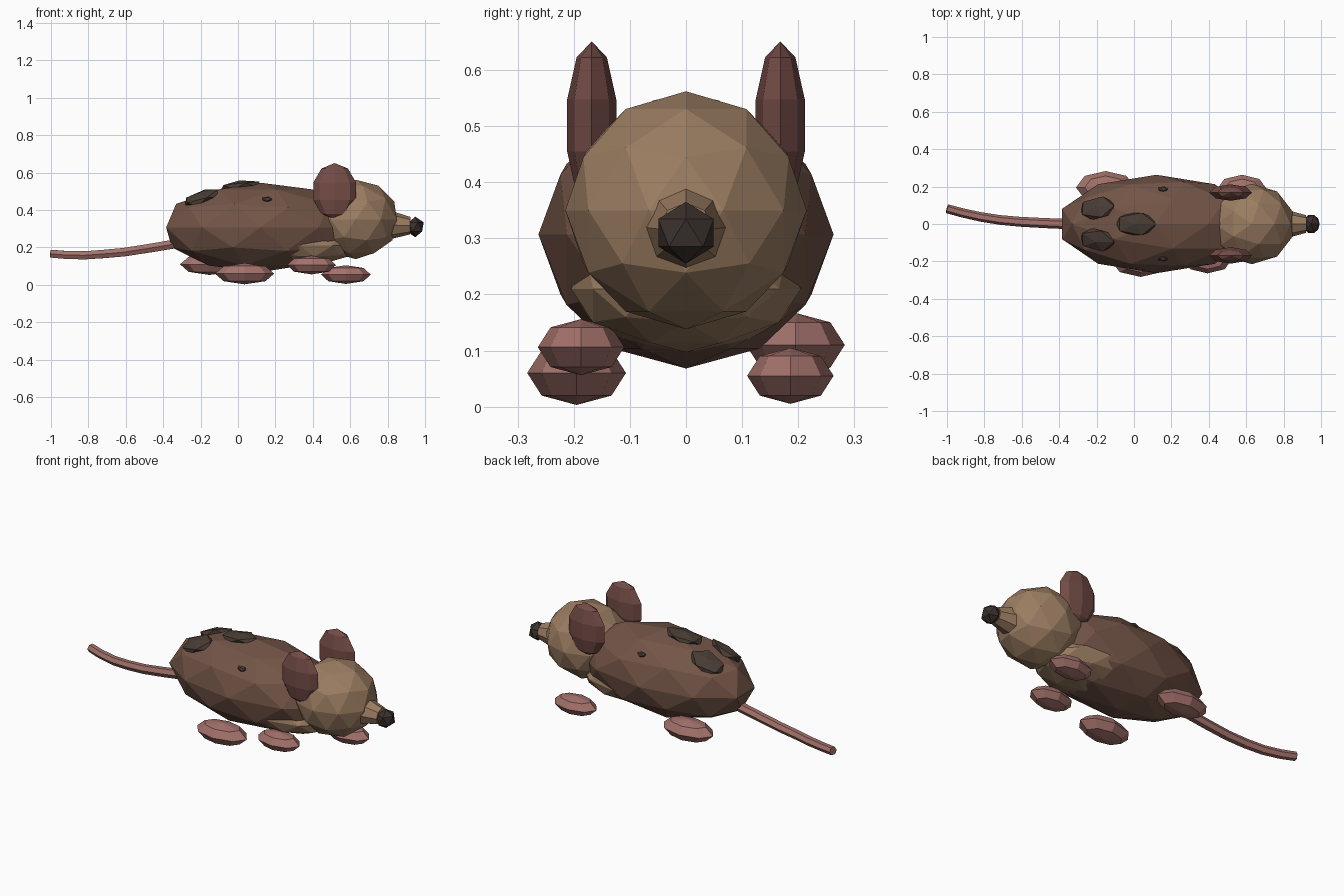
import bpy, bmesh, math
from mathutils import Vector, Matrix

if "Cube" in bpy.data.objects:
    bpy.data.objects.remove(bpy.data.objects["Cube"])


def material(name, rgb):
    m = bpy.data.materials.new(name)
    m.diffuse_color = (*rgb, 1.0)
    m.use_nodes = True
    m.node_tree.nodes["Principled BSDF"].inputs["Base Color"].default_value = m.diffuse_color
    return m


BROWN = material("brown fur", (0.17, 0.089, 0.062))
TAN = material("tan fur", (0.33, 0.205, 0.122))
PINK = material("pink skin", (0.37, 0.168, 0.148))
EAR = material("dark pink", (0.175, 0.072, 0.062))
NOSE = material("nose black", (0.042, 0.030, 0.026))
PATCH = material("dark fur", (0.065, 0.045, 0.034))


def finish(name, bm, mat, matrix):
    bm.transform(matrix)
    mesh = bpy.data.meshes.new(name)
    bm.to_mesh(mesh)
    bm.free()
    mesh.materials.append(mat)
    ob = bpy.data.objects.new(name, mesh)
    bpy.context.collection.objects.link(ob)
    return ob


def placed(loc, size, rot=Matrix()):
    return Matrix.Translation(loc) @ rot @ Matrix.Diagonal((*size, 1.0))


def ico(name, mat, loc, size, level=2, rot=Matrix()):
    bm = bmesh.new()
    bmesh.ops.create_icosphere(bm, subdivisions=level, radius=1)
    return finish(name, bm, mat, placed(loc, size, rot))


def ball(name, mat, loc, size, rings):
    bm = bmesh.new()
    bmesh.ops.create_uvsphere(bm, u_segments=8, v_segments=rings, radius=1)
    return finish(name, bm, mat, placed(loc, size))


# Body, belly and head
BODY_C, BODY_R = Vector((0.12, 0, 0.307)), Vector((0.53, 0.263, 0.239))
ico("body", BROWN, BODY_C, BODY_R)
ico("belly", TAN, (0.33, 0, 0.21), (0.30, 0.205, 0.113))
ico("head", TAN, (0.63, 0, 0.35), (0.23, 0.215, 0.212))

# Snout cone and nose tip
bm = bmesh.new()
bmesh.ops.create_cone(bm, cap_ends=True, segments=8, radius1=0.105,
                      radius2=0.047, depth=0.21)
finish("snout", bm, TAN, Matrix.Translation((0.815, 0, 0.32))
       @ Matrix.Rotation(math.radians(92), 4, 'Y'))
ico("nose", NOSE, (0.948, 0, 0.31), (0.05, 0.058, 0.055), 1)

# Ears
for side, label in ((-1, "right"), (1, "left")):
    ball("ear_" + label, EAR, (0.517, side * 0.168, 0.501),
         (0.12, 0.046, 0.15), 5)

# Feet in mid stride
for name, loc, size in (
        ("hind_foot_right", (0.035, -0.195, 0.06), (0.158, 0.088, 0.057)),
        ("hind_foot_left", (-0.152, 0.195, 0.11), (0.158, 0.088, 0.057)),
        ("front_foot_right", (0.393, -0.187, 0.106), (0.131, 0.077, 0.05)),
        ("front_foot_left", (0.577, 0.186, 0.055), (0.133, 0.077, 0.05))):
    ball(name, PINK, loc, size, 4)


# Dark fur patches lying along the back
def patch(name, x, y, size, lift):
    u, v = (x - BODY_C.x) / BODY_R.x, y / BODY_R.y
    w = math.sqrt(1 - u * u - v * v)
    normal = Vector((u / BODY_R.x, v / BODY_R.y, w / BODY_R.z)).normalized()
    spot = Vector((x, y, BODY_C.z + w * BODY_R.z)) + normal * lift
    rot = Vector((0, 0, 1)).rotation_difference(normal).to_matrix().to_4x4()
    ico(name, PATCH, spot, size, 1, rot)


patch("back_patch", 0.01, 0, (0.12, 0.07, 0.03), -0.012)
for side, label in ((-1, "right"), (1, "left")):
    patch("rump_patch_" + label, -0.2, side * 0.09, (0.11, 0.07, 0.032), -0.015)
    patch("side_spot_" + label, 0.155, side * 0.195, (0.03, 0.018, 0.016), -0.014)

# Tail: six-sided tube swept along a gentle bend
path = [Vector(p) for p in ((-1.0, 0.082, 0.167), (-0.92, 0.06, 0.16),
                            (-0.82, 0.038, 0.158), (-0.72, 0.022, 0.165),
                            (-0.61, 0.012, 0.175), (-0.48, 0.005, 0.195),
                            (-0.36, 0.0, 0.215), (-0.25, 0.0, 0.24))]
bm = bmesh.new()
rings = []
for i, p in enumerate(path):
    t = (path[min(i + 1, len(path) - 1)] - path[max(i - 1, 0)]).normalized()
    a = t.cross(Vector((0, 0, 1))).normalized()
    b = a.cross(t)
    r = 0.024 + 0.004 * i / (len(path) - 1)
    rings.append([bm.verts.new(p + r * (a * math.cos(k * math.pi / 3)
                                        + b * math.sin(k * math.pi / 3)))
                  for k in range(6)])
for r0, r1 in zip(rings, rings[1:]):
    for k in range(6):
        bm.faces.new((r0[k], r0[k - 1], r1[k - 1], r1[k]))
bm.faces.new(rings[0])
bm.faces.new(rings[-1][::-1])
bmesh.ops.recalc_face_normals(bm, faces=bm.faces)
finish("tail", bm, PINK, Matrix())
